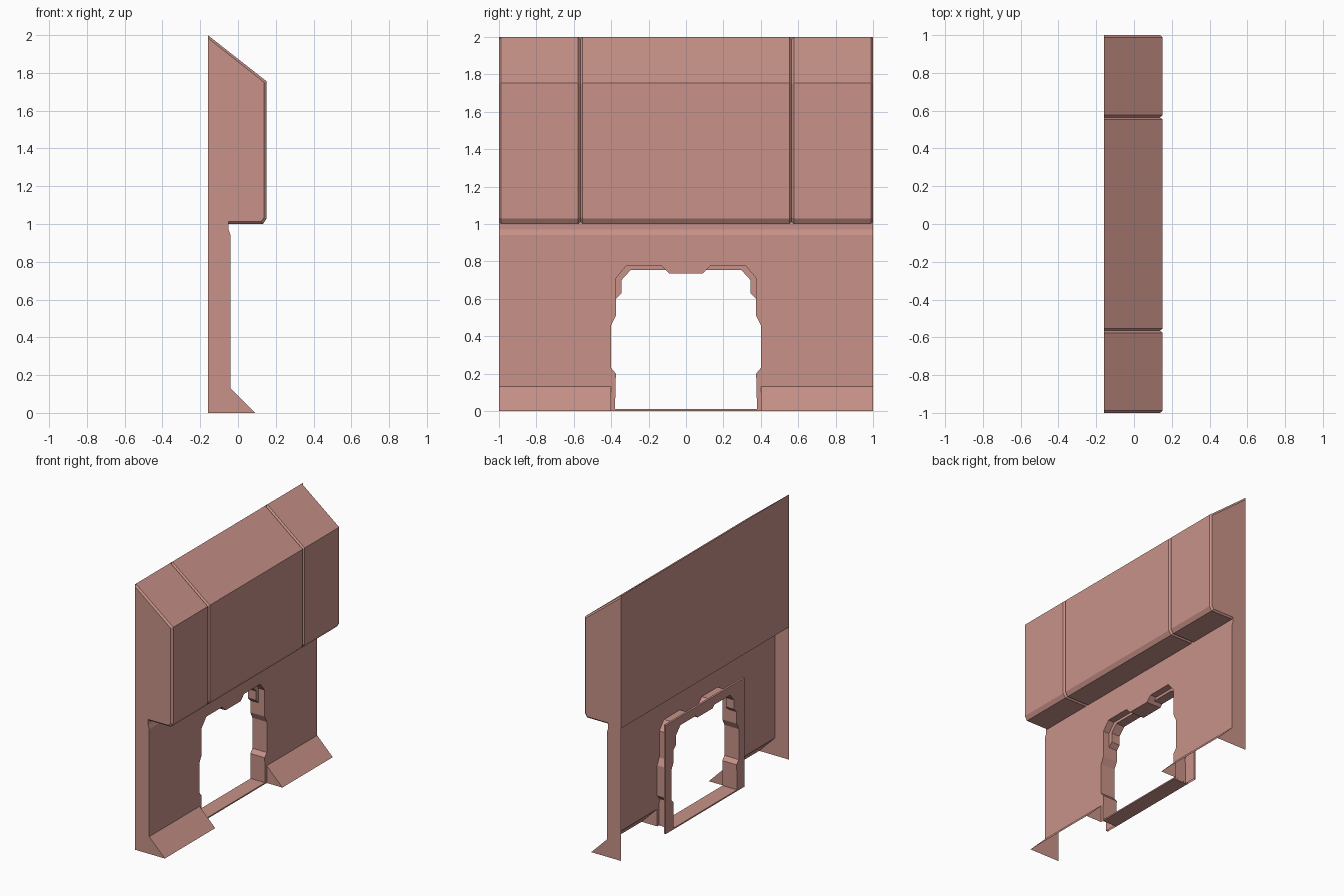
import bpy
from mathutils import Vector

if "Cube" in bpy.data.objects:
    bpy.data.objects.remove(bpy.data.objects["Cube"])

mat = bpy.data.materials.new("salmon_panel")
mat.diffuse_color = (0.58, 0.29, 0.25, 1)
mat.use_nodes = True
mat.node_tree.nodes["Principled BSDF"].inputs["Base Color"].default_value = mat.diffuse_color


class Part:
    """Collects faces, each wound so its normal agrees with a wanted direction."""

    def __init__(self, name):
        self.name, self.verts, self.faces, self.index = name, [], [], {}

    def face(self, pts, want):
        pts = [Vector(p) for p in pts]
        normal = Vector()
        for a, b in zip(pts, pts[1:] + pts[:1]):
            normal += a.cross(b)
        if normal.dot(Vector(want)) < 0:
            pts.reverse()
        ids = []
        for p in pts:
            key = tuple(round(c, 5) for c in p)
            if key not in self.index:
                self.index[key] = len(self.verts)
                self.verts.append(key)
            if self.index[key] not in ids:
                ids.append(self.index[key])
        if len(ids) > 2:
            self.faces.append(ids)

    def both(self, pts, want):
        self.face(pts, want)
        self.face([(x, -y, z) for x, y, z in pts], (want[0], -want[1], want[2]))

    def done(self):
        mesh = bpy.data.meshes.new(self.name)
        mesh.from_pydata(self.verts, [], self.faces)
        mesh.materials.append(mat)
        bpy.context.collection.objects.link(bpy.data.objects.new(self.name, mesh))


BACK, WALL = -0.16, -0.04

# half outlines of the doorway (y, z): wall opening and stepped inner opening
low = [(.38, 0), (.375, .20), (.40, .23), (.40, .46), (.375, .51), (.375, .60)]
front = low + [(.375, .63), (.375, .71), (.32, .775), (.13, .775), (.09, .735), (0, .735)]
inner = low + [(.345, .63), (.345, .70), (.295, .755), (.11, .755), (.09, .735), (0, .735)]


def at(x, outline):
    return [(x, y, z) for y, z in outline]


# lower wall sheet with doorway, plus its stepped top edge
wall = Part("lower_wall")
wall.both(at(WALL, front + [(0, .94), (1, .94), (1, .13), (.40, .13), (.40, 0)]), (1, 0, 0))
for (x0, z0), (x1, z1) in [((WALL, .94), (-.05, .97)), ((-.05, .97), (-.05, 1.01))]:
    wall.face([(x0, -1, z0), (x0, 1, z0), (x1, 1, z1), (x1, -1, z1)], (1, 0, .1))
wall.done()

# sloping skirt on each side of the doorway
skirt = Part("base_skirt")
skirt.both([(WALL, .40, .13), (WALL, 1, .13), (.09, 1, 0), (.09, .40, 0)], (1, 0, 1))
skirt.both([(WALL, .40, .13), (WALL, .40, 0), (.09, .40, 0)], (0, -1, 0))
skirt.done()

# upper cladding: three chamfered panels lofted along y with V grooves
full = [(BACK, 2), (.152, 1.755), (.152, 1.03), (.132, 1.0), (-.05, 1.0)]
inset = [(BACK, 1.985), (.138, 1.75), (.138, 1.035), (.122, 1.012), (-.05, 1.012)]
half = [(.553, full), (.565, inset), (.577, full), (.988, full), (1, inset)]
sections = [(-y, p) for y, p in reversed(half)] + half
upper = Part("upper_panels")
for (ya, pa), (yb, pb) in zip(sections, sections[1:]):
    for i in range(4):
        (x0, z0), (x1, z1) = pa[i], pa[i + 1]
        (x2, z2), (x3, z3) = pb[i + 1], pb[i]
        out = (z0 - z1, 0, x1 - x0)
        upper.face([(x0, ya, z0), (x1, ya, z1), (x2, yb, z2), (x3, yb, z3)], out)
upper.done()

# flat back of the upper box and the floor behind the wall
rear = Part("upper_back")
rear.face([(BACK, -1, 1), (BACK, 1, 1), (BACK, 1, 2), (BACK, -1, 2)], (-1, 0, 0))
rear.face([(BACK, -1, 1), (BACK, 1, 1), (-.05, 1, 1), (-.05, -1, 1)], (0, 0, -1))
rear.done()

# end plates at both sides
ends = Part("end_plates")
profile = [(BACK, 0), (.09, 0), (WALL, .13), (WALL, .94), (-.05, .97)] + inset[::-1]
ends.both([(x, 1, z) for x, z in profile], (0, 1, 0))
ends.done()

# doorway tunnel: outer reveal, ledge, inner reveal
STEP = -.09
tunnel = Part("doorway_reveal")
for i in range(len(front) - 1):
    for o, xa, xb in ((front, WALL, STEP), (inner, STEP, BACK)):
        (y0, z0), (y1, z1) = o[i], o[i + 1]
        want = (0, z0 - z1, y1 - y0)
        tunnel.both([(xa, y0, z0), (xa, y1, z1), (xb, y1, z1), (xb, y0, z0)], want)
    if front[i] != inner[i] or front[i + 1] != inner[i + 1]:
        tunnel.both(at(STEP, [front[i], front[i + 1], inner[i + 1], inner[i]]), (1, 0, 0))
tunnel.done()

# rectangular frame plate behind the doorway
frame = Part("door_frame")
W, H = .47, .82
for x, d in ((BACK, -1), (BACK + .015, 1)):
    frame.both(at(x, inner + [(0, H), (W, H), (W, 0)]), (d, 0, 0))
frame.both([(BACK, W, 0), (BACK, W, H), (BACK + .015, W, H), (BACK + .015, W, 0)], (0, 1, 0))
frame.face([(BACK, -W, H), (BACK, W, H), (BACK + .015, W, H), (BACK + .015, -W, H)], (0, 0, 1))
frame.done()

# door sill
sill = Part("door_sill")
S, T = .38, .01
for z, d in ((0, -1), (T, 1)):
    sill.face([(BACK, -S, z), (BACK, S, z), (WALL, S, z), (WALL, -S, z)], (0, 0, d))
for x, d in ((BACK, -1), (WALL, 1)):
    sill.face([(x, -S, 0), (x, S, 0), (x, S, T), (x, -S, T)], (d, 0, 0))
sill.done()
